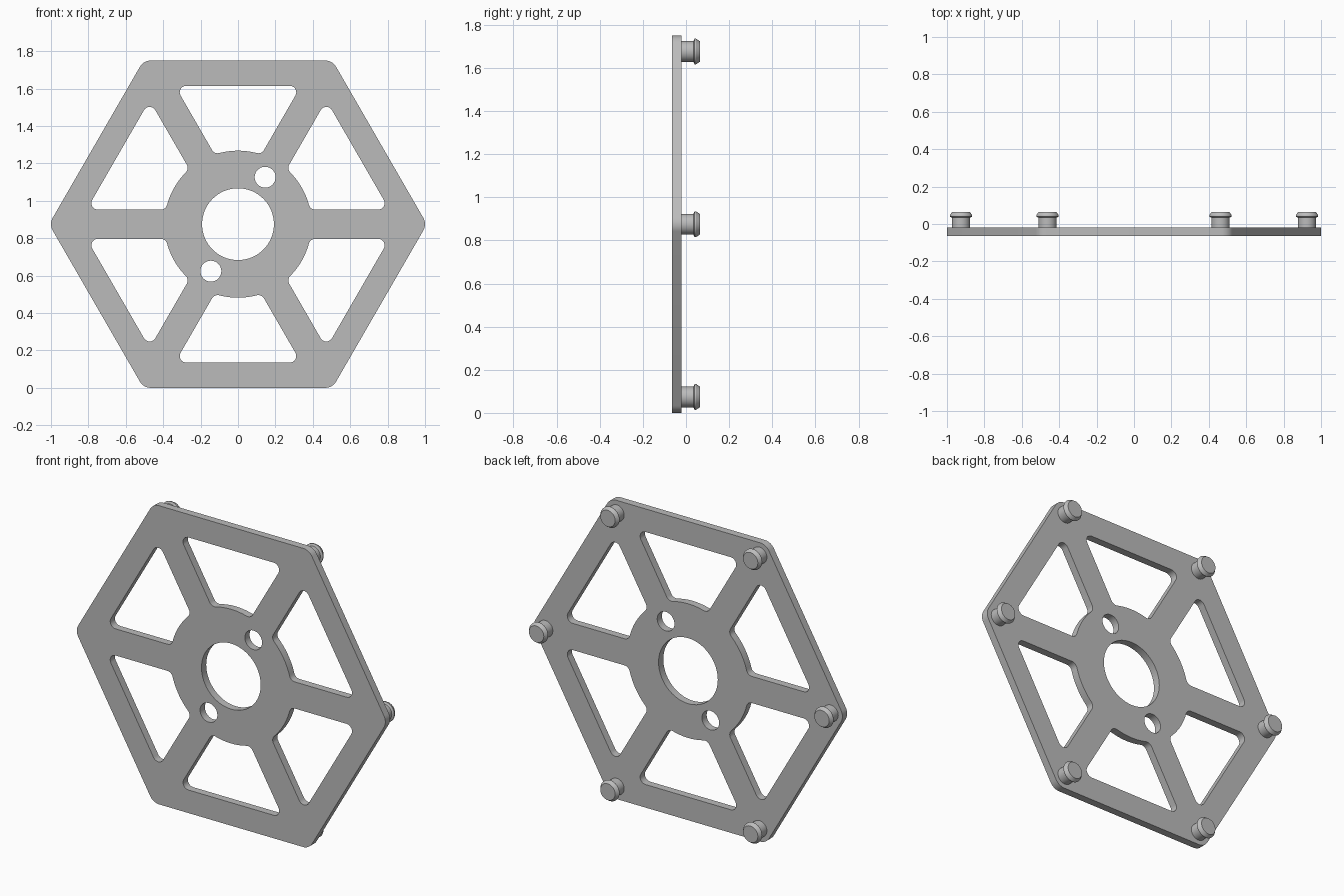
import bpy, bmesh, math
from mathutils import Vector, Matrix

cube = bpy.data.objects.get("Cube")
if cube:
    bpy.data.objects.remove(cube, do_unlink=True)

CZ = 0.875              # height of the wheel centre, also the hexagon's apothem
FRONT, BACK = -0.064, -0.02
SPOKE, HUB, RIM, FILLET = 0.078, 0.393, 0.74, 0.035

grey = bpy.data.materials.new("light grey")
grey.use_nodes = True
colour = (0.5, 0.5, 0.5, 1)
grey.diffuse_color = colour
grey.node_tree.nodes["Principled BSDF"].inputs["Base Color"].default_value = colour


def polar(radius, degrees, centre=(0, 0)):
    a = math.radians(degrees)
    return Vector((centre[0] + radius * math.cos(a), centre[1] + radius * math.sin(a)))


def arc(centre, radius, start, end, steps):
    return [polar(radius, start + (end - start) * i / steps, centre) for i in range(steps + 1)]


def circle(centre, radius, steps):
    return arc(centre, radius, 0, 360, steps)[:-1]


def finish(name, bm):
    bmesh.ops.recalc_face_normals(bm, faces=bm.faces)
    mesh = bpy.data.meshes.new(name)
    bm.to_mesh(mesh)
    bm.free()
    mesh.materials.append(grey)
    obj = bpy.data.objects.new(name, mesh)
    bpy.context.collection.objects.link(obj)
    bpy.ops.object.select_all(action='DESELECT')
    obj.select_set(True)
    bpy.context.view_layer.objects.active = obj
    bpy.ops.object.shade_smooth_by_angle(angle=math.radians(30))
    return obj


def hexagon():
    # Outline with rounded corners
    r = 0.067
    corner = (CZ - r) / math.cos(math.radians(30))
    return [p for k in range(6)
            for p in arc(polar(corner, 60 * k), r, 60 * k - 30, 60 * k + 30, 8)]


def window():
    # Opening between two spokes, symmetric about the +y axis
    t = math.sqrt((HUB + FILLET) ** 2 - (SPOKE + FILLET) ** 2)
    inner = Matrix.Rotation(math.radians(60), 2) @ Vector((t, SPOKE + FILLET))
    toward_hub = math.degrees(math.atan2(-inner.y, -inner.x))
    outer_y = RIM - FILLET
    outer = (outer_y * math.tan(math.radians(30))
             - (SPOKE + FILLET) / math.cos(math.radians(30)), outer_y)
    half = arc((0, 0), HUB, 90, toward_hub + 180, 8)
    half += arc(inner, FILLET, toward_hub, -30, 6)[1:]
    half += arc(outer, FILLET, -30, 90, 8)
    return half + [Vector((-p.x, p.y)) for p in reversed(half[1:])]


# Plate: outline, windows, centre bore and two bolt holes
loops = [hexagon(), circle((0, 0), 0.192, 64)]
loops += [circle(polar(0.29, a), 0.056, 32) for a in (60, 240)]
for k in range(6):
    turn = Matrix.Rotation(math.radians(60 * k), 2)
    loops.append([turn @ p for p in window()])

bm = bmesh.new()
for loop in loops:
    verts = [bm.verts.new((p.x, FRONT, p.y + CZ)) for p in loop]
    for i, v in enumerate(verts):
        bm.edges.new((verts[i - 1], v))
bmesh.ops.triangle_fill(bm, use_beauty=True, use_dissolve=False,
                        edges=bm.edges[:], normal=(0, -1, 0))
back = bmesh.ops.extrude_face_region(bm, geom=bm.faces[:], use_keep_orig=True)
bmesh.ops.translate(bm, vec=(0, BACK - FRONT, 0),
                    verts=[g for g in back["geom"] if isinstance(g, bmesh.types.BMVert)])
finish("hexagonal_spoked_plate", bm)

# Pins: turned profile of (radius, y) on each corner of the back
PROFILE = [(0, -0.03), (0.048, -0.03), (0.048, 0.034), (0.06, 0.04),
           (0.06, 0.046), (0.048, 0.064), (0, 0.064)]
for k in range(6):
    at = polar(0.925, 60 * k)
    bm = bmesh.new()
    verts = [bm.verts.new((r, y, 0)) for r, y in PROFILE]
    edges = [bm.edges.new(pair) for pair in zip(verts, verts[1:])]
    bmesh.ops.spin(bm, geom=verts + edges, cent=(0, 0, 0), axis=(0, 1, 0),
                   angle=math.tau, steps=32)
    bmesh.ops.remove_doubles(bm, verts=bm.verts, dist=0.0001)
    pin = finish(f"corner_pin_{k + 1}", bm)
    pin.location = (at.x, 0, at.y + CZ)
